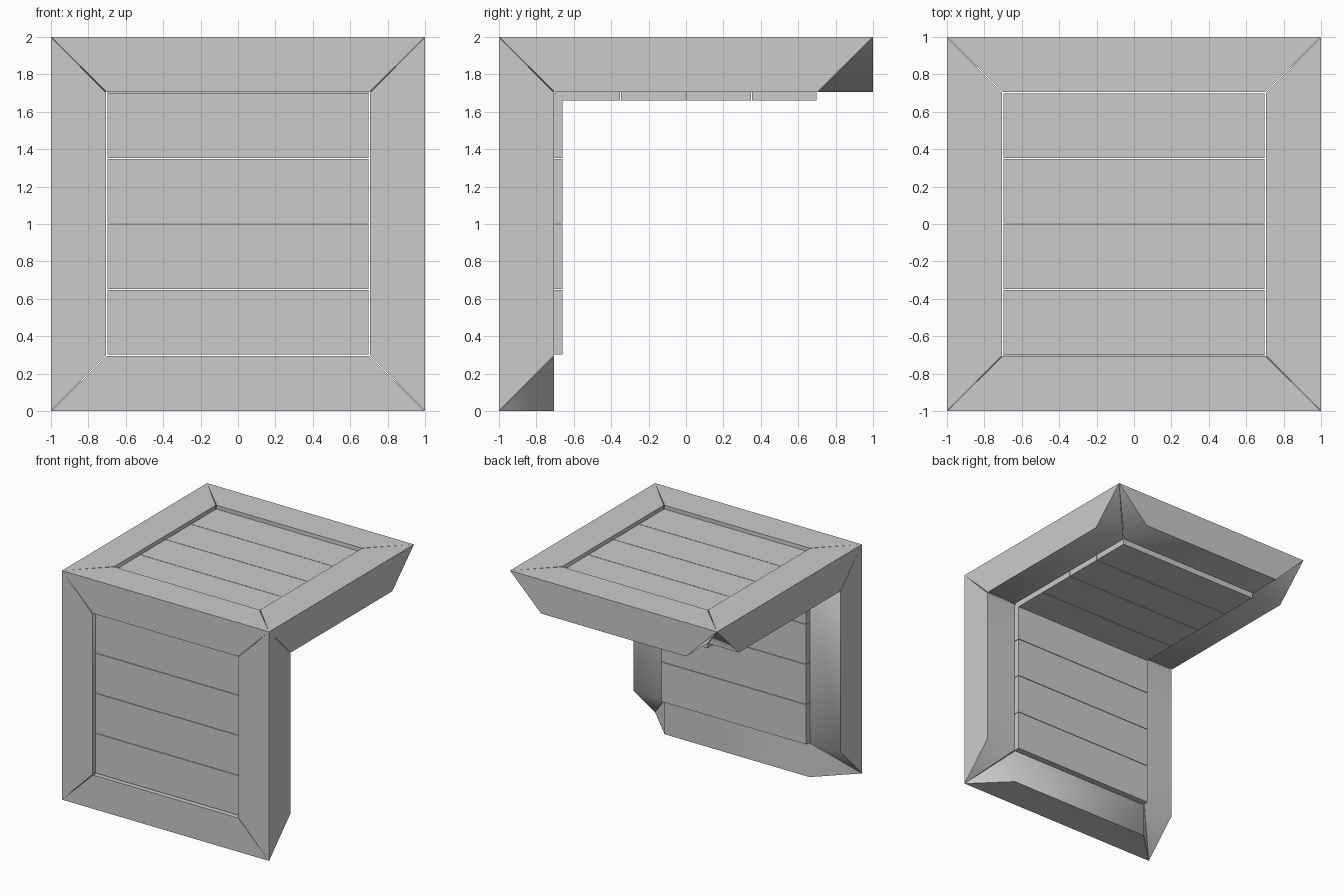
import bpy, bmesh
from mathutils import Vector, Matrix

if "Cube" in bpy.data.objects:
    bpy.data.objects.remove(bpy.data.objects["Cube"])

CENTRE = Vector((0, 0, 1))
X, Y, Z = Vector((1, 0, 0)), Vector((0, 1, 0)), Vector((0, 0, 1))
IN, END = 0.705, 0.70      # inner side of a beam, where its mitre starts


def finish(name, bm, smooth=None):
    bmesh.ops.recalc_face_normals(bm, faces=bm.faces)
    mesh = bpy.data.meshes.new(name)
    bm.to_mesh(mesh)
    bm.free()
    ob = bpy.data.objects.new(name, mesh)
    bpy.context.collection.objects.link(ob)
    if smooth:
        bpy.ops.object.select_all(action='DESELECT')
        ob.select_set(True)
        bpy.context.view_layer.objects.active = ob
        bpy.ops.object.shade_smooth_by_angle(angle=smooth)
    return ob


def beam(name, along, out_a, out_b):
    """Square beam on a cube edge, each end mitred to a point at the corner."""
    bm = bmesh.new()
    section = [(1, 1), (1, IN), (IN, IN), (IN, 1)]
    rings = []
    for s in (-1, 1):
        rings.append([bm.verts.new(CENTRE + along * s * (1 if a == b == 1 else END)
                                   + out_a * a + out_b * b) for a, b in section])
    for ring in rings:
        bm.faces.new((ring[0], ring[1], ring[2]))
        bm.faces.new((ring[0], ring[2], ring[3]))
    for i in range(4):
        j = (i + 1) % 4
        bm.faces.new((rings[0][i], rings[0][j], rings[1][j], rings[1][i]))
    return finish(name, bm, smooth=1.05)


def planks(name, out, across):
    """Four thick boards filling one frame, set slightly below its face."""
    for i in range(4):
        bm = bmesh.new()
        bmesh.ops.create_cube(bm, size=1)
        pos = CENTRE + across * (-0.525 + 0.35 * i) + out * 0.815
        size = Vector((1.397, 0, 0))
        for k in range(3):
            size[k] += abs(across[k]) * 0.346 + abs(out[k]) * 0.31
        bm.transform(Matrix.Translation(pos) @ Matrix.Diagonal((*size, 1)))
        finish(f"{name}_{i + 1}", bm)


# Frame beams
beam("front_bottom_beam", X, -Y, -Z)
beam("front_top_beam", X, -Y, Z)
beam("back_top_beam", X, Y, Z)
for side, s in (("left", -1), ("right", 1)):
    beam(f"front_{side}_beam", Z, X * s, -Y)
    beam(f"top_{side}_beam", Y, X * s, Z)

# Board panels
planks("front_plank", -Y, Z)
planks("top_plank", Z, Y)
